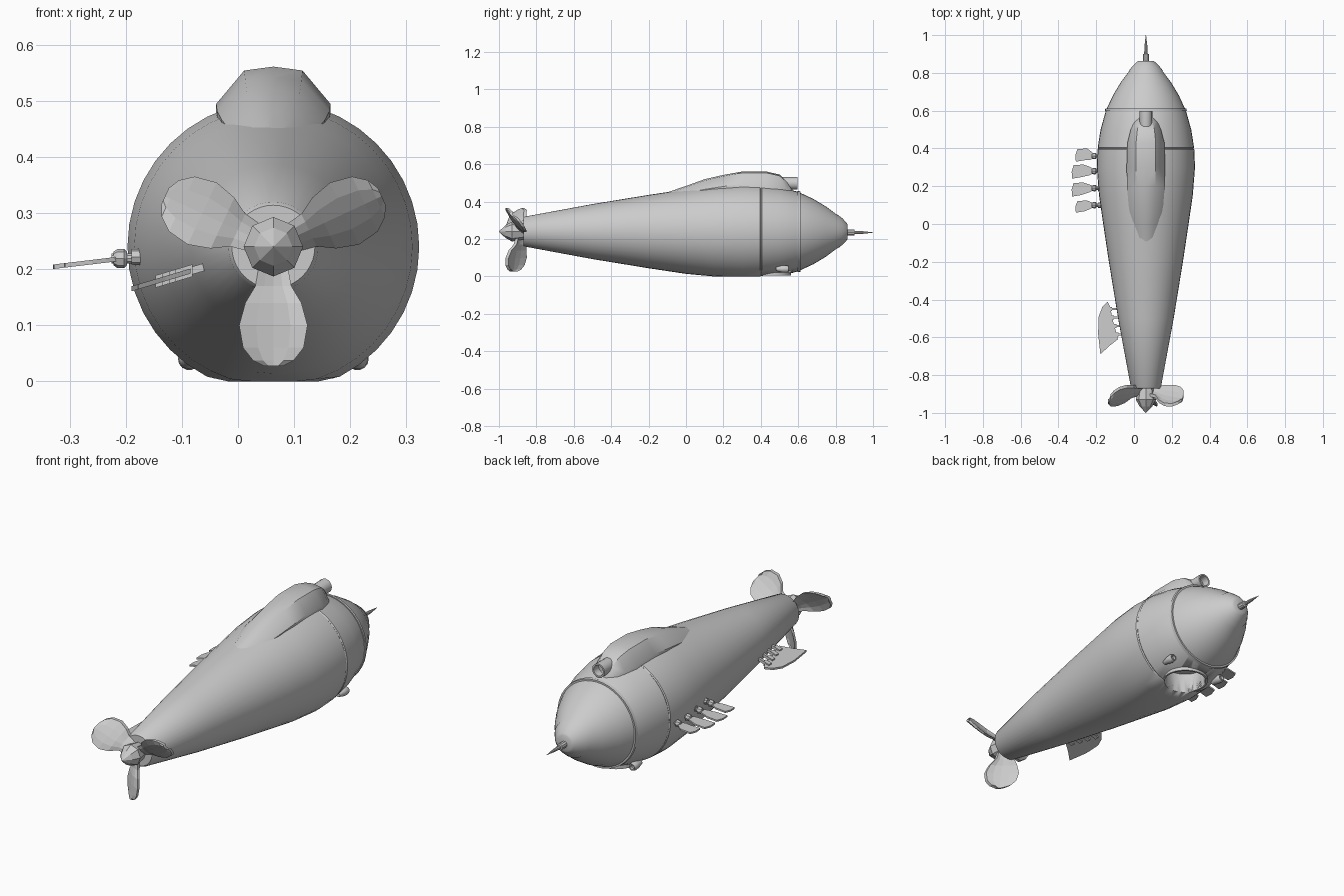
import bpy, bmesh
from math import sin, cos, pi, radians
from mathutils import Vector

if "Cube" in bpy.data.objects:
    bpy.data.objects.remove(bpy.data.objects["Cube"])

CX, CZ = 0.063, 0.24   # long axis of the craft


def loft(name, rings, angle=35, closed=False):
    """Skin a list of equal-sized point rings and cap both ends."""
    bm = bmesh.new()
    vs = [[bm.verts.new(p) for p in r] for r in rings]
    n = len(vs[0])
    pairs = list(zip(vs, vs[1:])) + ([(vs[-1], vs[0])] if closed else [])
    for a, b in pairs:
        for i in range(n):
            j = (i + 1) % n
            bm.faces.new((a[i], a[j], b[j], b[i]))
    if not closed:
        bm.faces.new(vs[0][::-1])
        bm.faces.new(vs[-1])
    bmesh.ops.recalc_face_normals(bm, faces=bm.faces)
    me = bpy.data.meshes.new(name)
    bm.to_mesh(me)
    bm.free()
    ob = bpy.data.objects.new(name, me)
    bpy.context.collection.objects.link(ob)
    smooth(ob, angle)
    return ob


def smooth(ob, angle):
    bpy.ops.object.select_all(action='DESELECT')
    ob.select_set(True)
    bpy.context.view_layer.objects.active = ob
    if angle:
        bpy.ops.object.shade_smooth_by_angle(angle=radians(angle))


def turned(name, profile, origin=(CX, 0, CZ), axis='Y', n=32, angle=35, closed=False, floor=-9):
    """Revolve a (position, radius) profile about the y, x or z axis."""
    rings = []
    for t, r in profile:
        ring = []
        for k in range(n):
            a = 2 * pi * k / n
            c, s = r * cos(a), r * sin(a)
            p = {'Y': (c, t, s), 'X': (t, c, s), 'Z': (c, s, t)}[axis]
            p = Vector(p) + Vector(origin)
            p.z = max(p.z, floor)
            ring.append(p)
        rings.append(ring)
    return loft(name, rings, angle, closed)


def plate(name, outline, zfun, th):
    """Thin slab from an (x, y) outline whose height follows zfun(x)."""
    return loft(name, [[(x, y, zfun(x) + s * th / 2) for x, y in outline] for s in (-1, 1)], 0)


# Hull with flat belly and a panel groove
hull = turned("hull", [(-0.87, 0.074), (-0.862, 0.08), (-0.5, 0.147), (-0.2, 0.196), (0, 0.226),
                       (0.15, 0.248), (0.3, 0.26), (0.395, 0.256), (0.40, 0.252), (0.405, 0.255),
                       (0.5, 0.24), (0.6, 0.212), (0.68, 0.175), (0.75, 0.133), (0.81, 0.088)],
              n=40, floor=0.0)

# Belly hatch: recess cut into the hull, with a rim tube
cutter = turned("hatch_cutter", [(-0.2, 0.098), (0.10, 0.098)], (CX, 0.455, 0), 'Z')
cutter.hide_render = True
mod = hull.modifiers.new("hatch", 'BOOLEAN')
mod.object = cutter
mod.operation = 'DIFFERENCE'
mod.solver = 'EXACT'
smooth(hull, 0)
bpy.ops.object.modifier_apply(modifier="hatch")
bpy.data.objects.remove(cutter)
turned("hatch_rim", [(0.002, 0.098), (0.002, 0.107), (0.06, 0.107), (0.06, 0.098)],
       (CX, 0.455, 0.003), 'Z', closed=True)

# Nose band, nose cap and probe
turned("nose_band", [(0.597, 0.205), (0.597, 0.217), (0.611, 0.215), (0.611, 0.2)], n=40, closed=True)
turned("nose_cap", [(0.808, 0.085), (0.81, 0.091), (0.835, 0.072), (0.858, 0.048), (0.864, 0.038)])
turned("probe", [(0.855, 0.016), (0.90, 0.016), (0.902, 0.009), (0.94, 0.008), (1.0, 0.001)],
       (CX, 0, 0.235), n=10)

# Dorsal hump: (y, base half width, top half width, base z, top z)
hump = []
for y, wb, wt, zb, zt in [(-0.135, 0.045, 0.03, 0.40, 0.438), (0.0, 0.075, 0.04, 0.42, 0.484),
                          (0.1, 0.092, 0.047, 0.43, 0.52), (0.2, 0.1, 0.05, 0.44, 0.543),
                          (0.3, 0.102, 0.052, 0.45, 0.561), (0.43, 0.098, 0.052, 0.44, 0.561),
                          (0.5, 0.08, 0.045, 0.43, 0.545), (0.54, 0.062, 0.035, 0.42, 0.51),
                          (0.57, 0.045, 0.025, 0.41, 0.465)]:
    zs = zb + 0.4 * (zt - zb) + 0.0
    hump.append([(CX + x, y, z) for x, z in [
        (-wb, zb), (-wb, zs), (-wt, zt - 0.007), (0, zt), (wt, zt - 0.007), (wb, zs), (wb, zb)]])
loft("dorsal_hump", hump, 40)

# Lamp on the hump
turned("lamp", [(0.45, 0.026), (0.51, 0.033), (0.597, 0.034), (0.597, 0.026), (0.56, 0.024)],
       (CX, 0, 0.498), n=16)

# Two small belly lights
for side in (-1, 1):
    turned("belly_light", [(0.48, 0.01), (0.51, 0.018), (0.535, 0.02), (0.548, 0.016),
                           (0.548, 0.011), (0.535, 0.01)], (CX + side * 0.15, 0, 0.04), n=14)

# Propeller: hub and three pitched blades
turned("propeller_hub", [(-0.86, 0.04), (-0.885, 0.045), (-0.93, 0.053), (-0.965, 0.034), (-1.0, 0.001)],
       n=8, angle=0)
for ang in (270, 25, 155):
    a = radians(ang)
    rad, tan = Vector((cos(a), 0, sin(a))), Vector((-sin(a), 0, cos(a)))
    rings = []
    for r, w, y0 in [(0.03, 0.025, -0.895), (0.07, 0.032, -0.90), (0.10, 0.05, -0.912),
                     (0.14, 0.061, -0.92), (0.18, 0.054, -0.926), (0.203, 0.036, -0.93),
                     (0.213, 0.016, -0.932)]:
        base = Vector((CX, y0, CZ)) + rad * r

        def pt(u, off):
            return base + tan * (u * w) + Vector((0, -0.8 * u * w + 0.012 * u * u + off, 0))
        us = (-1, -0.5, 0, 0.5, 1)
        rings.append([pt(u, -0.008) for u in us] + [pt(u, 0.008) for u in us[::-1]])
    loft("propeller_blade", rings, 0)


# Row of four side fins on the left
def fin_z(x):
    return 0.215 + (x + 0.24) * 0.12


for y, tip, lo, hi in [(0.36, -0.31, -0.03, 0.04), (0.28, -0.33, -0.04, 0.035),
                       (0.19, -0.33, -0.045, 0.03), (0.10, -0.31, -0.04, 0.025)]:
    skew = (lo + hi) / 2
    plate("side_fin", [(-0.215, y - 0.012), (-0.215, y + 0.012), (-0.235, y + 0.026 + skew),
                       (tip + 0.06, y + hi), (tip + 0.01, y + hi - 0.004), (tip, y + skew),
                       (tip + 0.002, y + lo), (tip + 0.05, y + lo + 0.008),
                       (-0.235, y - 0.022)], fin_z, 0.008)
    turned("side_fin_stem", [(-0.225, 0.009), (-0.13, 0.009)], (0, y, 0.219), 'X', n=10)
    turned("side_fin_knuckle", [(-0.222, 0.012), (-0.215, 0.017), (-0.203, 0.017), (-0.198, 0.012)],
           (0, y, 0.219), 'X', n=8, angle=0)
    turned("side_fin_socket", [(-0.19, 0.014), (-0.13, 0.016)], (0, y, 0.222), 'X', n=8, angle=0)


# Tail fin with hinge blocks
def tail_z(x):
    return 0.165 + (x + 0.19) * 0.3


plate("tail_fin", [(-0.14, -0.41), (-0.168, -0.44), (-0.187, -0.49), (-0.19, -0.58), (-0.178, -0.69),
                   (-0.13, -0.645), (-0.085, -0.61), (-0.095, -0.57), (-0.115, -0.50),
                   (-0.125, -0.44)], tail_z, 0.009)
for i in range(4):
    y = -0.45 - 0.045 * i
    x = -0.125 + 0.012 * i
    plate("tail_fin_hinge", [(x - 0.022, y - 0.011), (x + 0.008, y - 0.011), (x + 0.008, y + 0.011),
                             (x - 0.022, y + 0.011)], tail_z, 0.022)
    plate("tail_fin_arm", [(x, y - 0.006), (x + 0.075, y - 0.006), (x + 0.075, y + 0.006),
                           (x, y + 0.006)], tail_z, 0.014)
